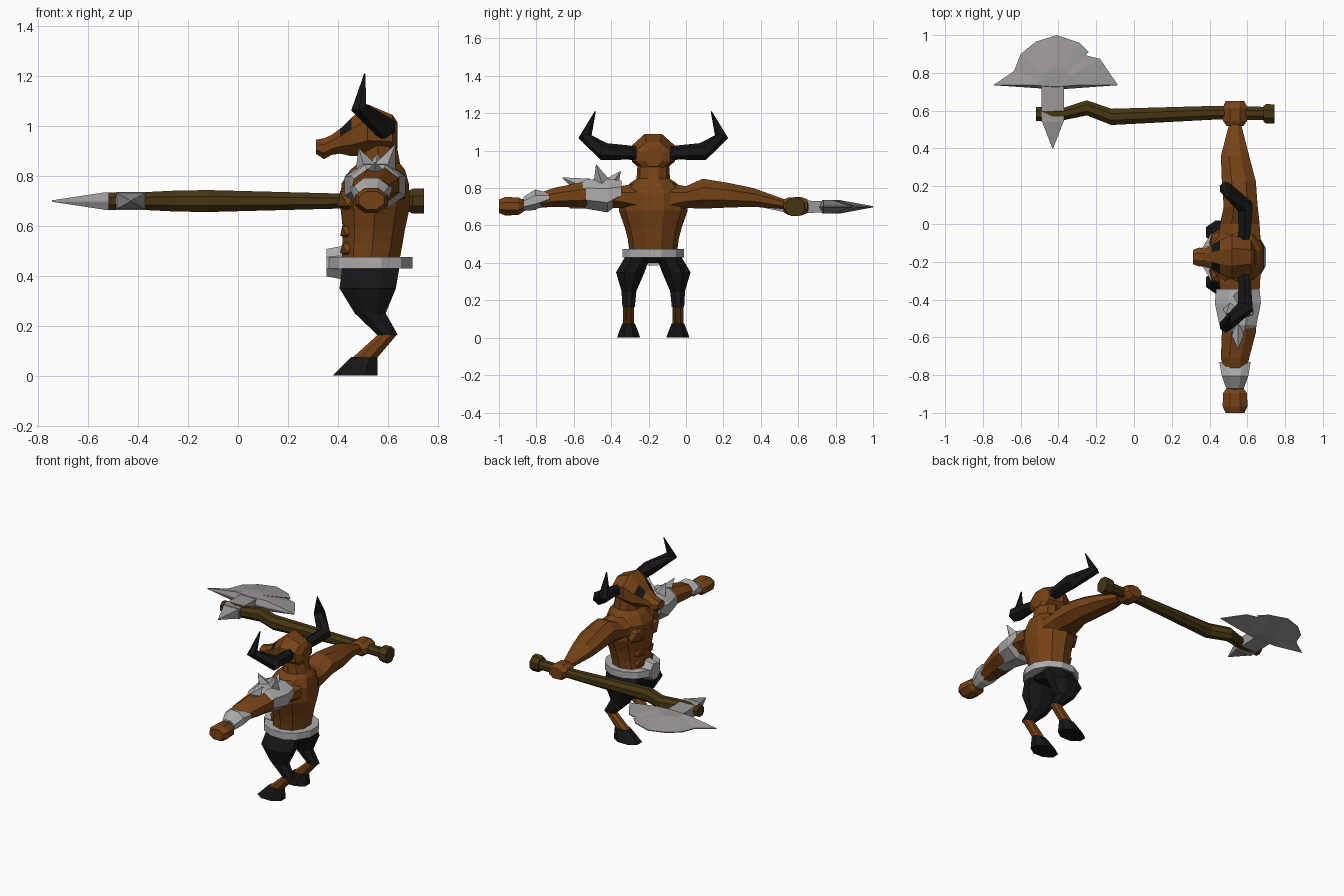
import bpy, bmesh, math
from mathutils import Vector

if "Cube" in bpy.data.objects:
    bpy.data.objects.remove(bpy.data.objects["Cube"], do_unlink=True)

BODY_Y = -0.175  # body centre line


def material(name, color):
    m = bpy.data.materials.new(name)
    m.use_nodes = True
    m.diffuse_color = (*color, 1)
    bsdf = m.node_tree.nodes["Principled BSDF"]
    bsdf.inputs["Base Color"].default_value = (*color, 1)
    bsdf.inputs["Roughness"].default_value = 0.9
    return m


HIDE = material("brown hide", (0.18, 0.055, 0.008))
BLACK = material("black fur and horn", (0.008, 0.008, 0.009))
STEEL = material("pale steel", (0.42, 0.41, 0.41))
BLADE = material("blade steel", (0.33, 0.31, 0.31))
WOOD = material("dark wood", (0.06, 0.036, 0.006))


def finish(name, bm, mat, side=1, y0=BODY_Y):
    """Place the mesh on one side of the centre line and make the object."""
    for v in bm.verts:
        v.co.y = y0 + side * v.co.y
    bmesh.ops.recalc_face_normals(bm, faces=bm.faces[:])
    mesh = bpy.data.meshes.new(name)
    bm.to_mesh(mesh)
    bm.free()
    mesh.materials.append(mat)
    ob = bpy.data.objects.new(name, mesh)
    bpy.context.collection.objects.link(ob)
    return ob


def skin(name, loops, mat, **place):
    """Bridge rings of points and cap both ends."""
    bm = bmesh.new()
    rings = [[bm.verts.new(p) for p in loop] for loop in loops]
    n = len(rings[0])
    for a, b in zip(rings, rings[1:]):
        for i in range(n):
            j = (i + 1) % n
            bm.faces.new((a[i], a[j], b[j], b[i]))
    bm.faces.new(rings[0])
    bm.faces.new(rings[-1])
    return finish(name, bm, mat, **place)


def loft(name, axis, rings, mat, n=8, **place):
    """Rings are (position on axis, two centre values, two half sizes)."""
    loops = []
    for t, a, b, ra, rb in rings:
        loop = []
        for i in range(n):
            ang = 2 * math.pi * (i + 0.5) / n
            k = 1 / math.cos(math.pi / n)
            u, v = a + ra * k * math.cos(ang), b + rb * k * math.sin(ang)
            loop.append({"x": (t, u, v), "y": (u, t, v), "z": (u, v, t)}[axis])
        loops.append(loop)
    return skin(name, loops, mat, **place)


def tube(name, path, radii, mat, n=6, **place):
    """Tapered tube along a bent path."""
    pts = [Vector(p) for p in path]
    loops = []
    for i, p in enumerate(pts):
        d = (pts[min(i + 1, len(pts) - 1)] - pts[max(i - 1, 0)]).normalized()
        u = d.cross(Vector((1, 0, 0))).normalized()
        w = d.cross(u)
        angles = [2 * math.pi * k / n for k in range(n)]
        loops.append([p + radii[i] * (u * math.cos(a) + w * math.sin(a)) for a in angles])
    return skin(name, loops, mat, **place)


def lump(name, loc, size, mat, side=1):
    bm = bmesh.new()
    bmesh.ops.create_icosphere(bm, subdivisions=1, radius=1)
    for v in bm.verts:
        v.co = Vector(c + s * x for c, s, x in zip(loc, size, v.co))
    return finish(name, bm, mat, side)


# Torso and neck
loft("torso", "z", [
    (.45, .53, 0, .115, .12), (.53, .54, 0, .12, .13), (.59, .545, 0, .125, .145),
    (.68, .55, 0, .14, .175), (.77, .55, 0, .135, .175), (.825, .56, 0, .11, .12),
    (.85, .565, 0, .085, .085), (.93, .56, 0, .075, .08)], HIDE, n=10)

# Head, with the eyes set into its upper cheek faces
head = loft("head", "x", [
    (.64, 0, .965, .05, .05), (.62, 0, .97, .09, .075), (.52, 0, .985, .115, .103),
    (.455, 0, .957, .09, .077), (.41, 0, .94, .06, .05), (.375, 0, .925, .045, .04),
    (.345, 0, .91, .05, .042), (.312, 0, .918, .038, .028)], HIDE)
head.data.materials.append(BLACK)
for face in head.data.polygons:
    c, nrm = face.center, face.normal
    if .41 < c.x < .455 and nrm.z > .3 and abs(c.y - BODY_Y) > .03:
        face.material_index = 1

# Belt, buckle and hips
loft("belt", "z", [(.43, .53, 0, .17, .165), (.475, .53, 0, .17, .165)], STEEL, n=12)
loft("buckle", "x", [(.355, 0, .453, .05, .055), (.42, 0, .453, .06, .067)], STEEL)
loft("hips", "z", [(.45, .53, 0, .125, .13), (.4, .53, 0, .09, .05)], BLACK)

ARM = [(.09, .56, .745, .11, .08), (.175, .56, .752, .105, .058),
       (.265, .565, .77, .09, .08), (.4, .555, .762, .09, .066),
       (.535, .535, .75, .075, .05), (.71, .535, .712, .03, .025)]

# Paired body parts
for side, label in ((1, "left"), (-1, "right")):
    # one side of the model's length axis at a time
    loft(label + "_arm", "y", ARM, HIDE, side=side)
    loft(label + "_hand", "y", [
        (.695, .535, .705, .045, .032), (.72, .535, .703, .063, .046),
        (.79, .535, .703, .066, .05), (.825, .535, .703, .05, .036)], HIDE, side=side)
    tube(label + "_horn",
         [(.57, .06, .98), (.585, .13, .99), (.59, .265, .995), (.485, .365, 1.075), (.508, .31, 1.21)],
         [.035, .038, .048, .036, .003], BLACK, side=side)
    lump(label + "_pectoral", (.46, .075, .71), (.07, .08, .065), HIDE, side)
    for z in (.58, .51):
        lump(label + "_abdominal", (.45, .045, z), (.045, .05, .04), HIDE, side)
    loft(label + "_thigh", "z", [
        (.45, .535, .075, .115, .065), (.35, .52, .123, .113, .076),
        (.25, .53, .13, .062, .04), (.163, .60, .132, .041, .033)], BLACK, side=side)
    loft(label + "_shin", "z", [
        (.165, .60, .132, .038, .03), (.07, .507, .132, .05, .03)], HIDE, side=side)
    loft(label + "_hoof", "z", [
        (.075, .507, .132, .053, .034), (.03, .485, .132, .075, .052),
        (0, .47, .132, .09, .062)], BLACK, side=side)

# Shoulder armour with spikes, and forearm guard, on the empty-handed arm
loft("shoulder_guard", "y", [
    (.17, .55, .785, .115, .055), (.245, .55, .76, .122, .09),
    (.36, .55, .768, .098, .078), (.445, .55, .745, .06, .055)], STEEL, side=-1)
SPIKES = [((.52, .27, .81), (.485, .3, .91)), ((.58, .27, .81), (.63, .305, .925)),
          ((.55, .24, .8), (.56, .175, .89)), ((.55, .36, .8), (.55, .485, .855))]
for base, tip in SPIKES:
    tube("shoulder_spike", [base, tip], [.055, .002], STEEL, n=4, side=-1)
loft("forearm_guard", "y", [
    (.555, .535, .75, .083, .022), (.63, .535, .738, .07, .055),
    (.695, .535, .715, .047, .037)], STEEL, side=-1)

# Axe handle and pommel
loft("axe_handle", "x", [
    (.7, .585, .7, .035, .03), (.45, .59, .7, .036, .029), (-.12, .567, .7, .043, .044),
    (-.25, .615, .7, .04, .042), (-.37, .583, .7, .033, .036), (-.52, .582, .7, .037, .034)],
    WOOD, y0=0)
loft("axe_pommel", "x", [
    (.685, .583, .7, .042, .042), (.7, .583, .7, .052, .05), (.745, .583, .7, .05, .05)],
    WOOD, y0=0)

# Axe head: neck, rear spike and blade
loft("axe_neck", "y", [
    (.54, -.43, .7, .06, .036), (.75, -.43, .7, .06, .03)], BLADE, n=4, y0=0)
loft("axe_spike", "y", [
    (.55, -.43, .7, .06, .034), (.4, -.43, .7, .002, .002)], BLADE, n=4, y0=0)
OUTLINE = [(-.745, .735), (-.635, .81), (-.6, .9), (-.52, .965), (-.41, 1), (-.29, .96),
           (-.24, .91), (-.265, .895), (-.18, .875), (-.085, .735), (-.36, .715), (-.455, .715)]


def blade_loop(scale, z):
    cx, cy = -.42, .735
    return [(cx + (x - cx) * scale, cy + (y - cy) * scale, z) for x, y in OUTLINE]


skin("axe_blade", [blade_loop(.35, .665), blade_loop(1, .697),
                   blade_loop(1, .703), blade_loop(.35, .735)], BLADE, y0=0)
